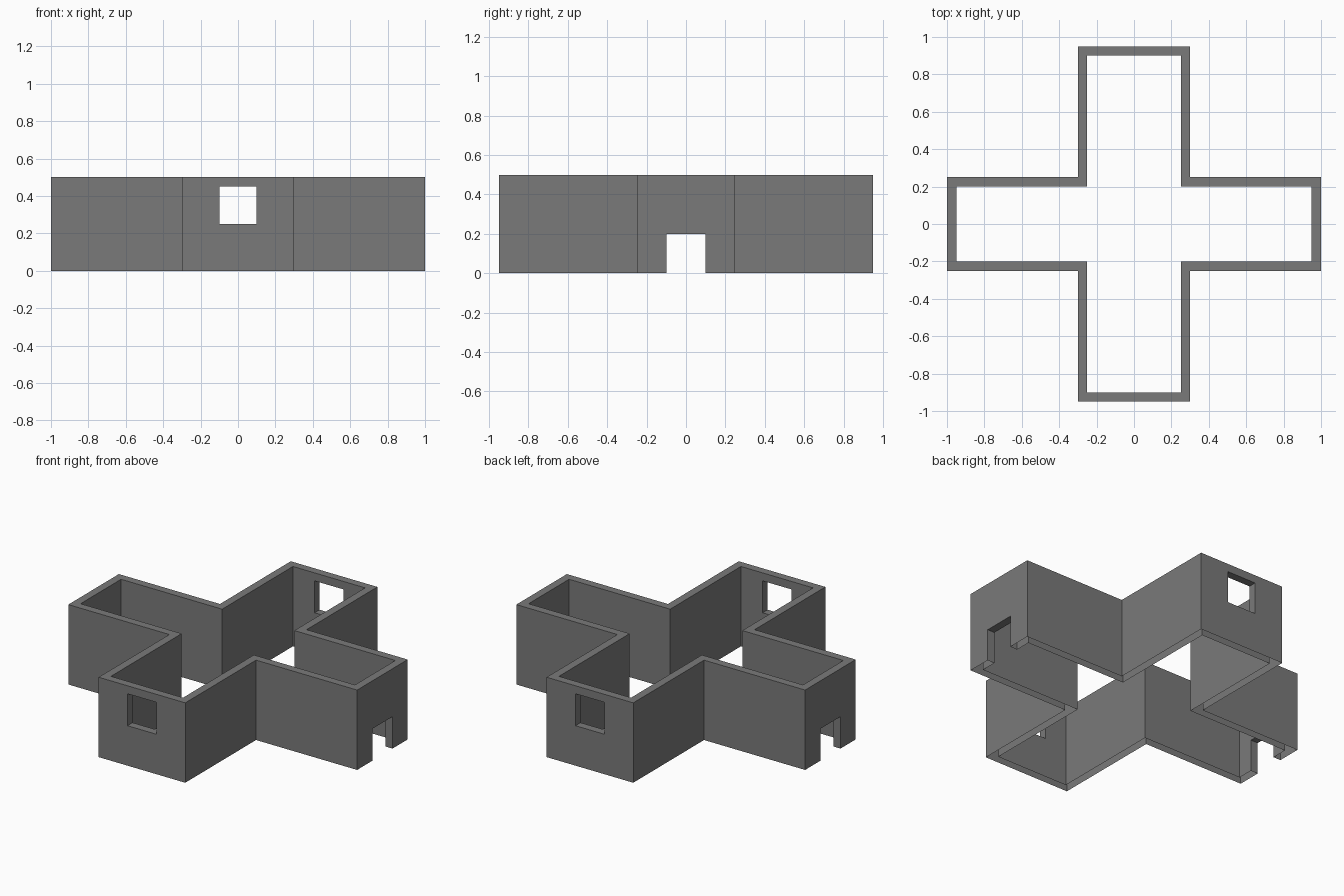
import bpy, bmesh

if "Cube" in bpy.data.objects:
    bpy.data.objects.remove(bpy.data.objects["Cube"])

HEIGHT, WALL = 0.5, 0.05


def cross_outline(inset):
    # Plus-shaped plan, counter-clockwise, shrunk by the wall thickness
    ax, ay = 1.0 - inset, 0.25 - inset     # arm along x
    bx, by = 0.30 - inset, 0.95 - inset    # arm along y
    quarter = [(ax, ay), (bx, ay), (bx, by)]
    flip_x = [(-x, y) for x, y in reversed(quarter)]
    half = quarter + flip_x
    return half + [(-x, -y) for x, y in half]


def make_walls():
    bm = bmesh.new()
    rings = [[bm.verts.new((x, y, z)) for x, y in cross_outline(inset)]
             for inset, z in ((0, 0), (0, HEIGHT), (WALL, HEIGHT), (WALL, 0))]
    n = len(rings[0])
    for k in range(4):
        a, b = rings[k], rings[(k + 1) % 4]
        for i in range(n):
            j = (i + 1) % n
            bm.faces.new((a[i], a[j], b[j], b[i]))
    bmesh.ops.recalc_face_normals(bm, faces=bm.faces)
    mesh = bpy.data.meshes.new("cross_walls")
    bm.to_mesh(mesh)
    bm.free()
    obj = bpy.data.objects.new("cross_walls", mesh)
    bpy.context.collection.objects.link(obj)
    return obj


def cut_box(target, name, size, z):
    # One long box cuts the openings in both opposite end walls
    bpy.ops.mesh.primitive_cube_add(size=1, location=(0, 0, z))
    cutter = bpy.context.object
    cutter.name = name
    cutter.scale = size
    cutter.hide_render = True
    mod = target.modifiers.new(name, 'BOOLEAN')
    mod.operation = 'DIFFERENCE'
    mod.solver = 'EXACT'
    mod.object = cutter
    bpy.context.view_layer.objects.active = target
    bpy.ops.object.modifier_apply(modifier=mod.name)
    bpy.data.objects.remove(cutter)


def open_underside(obj):
    # The walls are hollow shells, open along the ground
    bm = bmesh.new()
    bm.from_mesh(obj.data)
    under = [f for f in bm.faces if all(v.co.z < 1e-4 for v in f.verts)]
    bmesh.ops.delete(bm, geom=under, context='FACES')
    bm.to_mesh(obj.data)
    bm.free()


walls = make_walls()
# Windows in the front and back ends
cut_box(walls, "window_cutter", (0.2, 2.4, 0.2), 0.35)
# Doorways in the left and right ends
cut_box(walls, "door_cutter", (2.4, 0.2, 0.4), 0.0)
open_underside(walls)

# Dark grey finish
dark = bpy.data.materials.new("dark_grey")
dark.diffuse_color = (0.195, 0.195, 0.195, 1)
dark.use_nodes = True
dark.node_tree.nodes["Principled BSDF"].inputs["Base Color"].default_value = dark.diffuse_color
walls.data.materials.clear()
walls.data.materials.append(dark)
